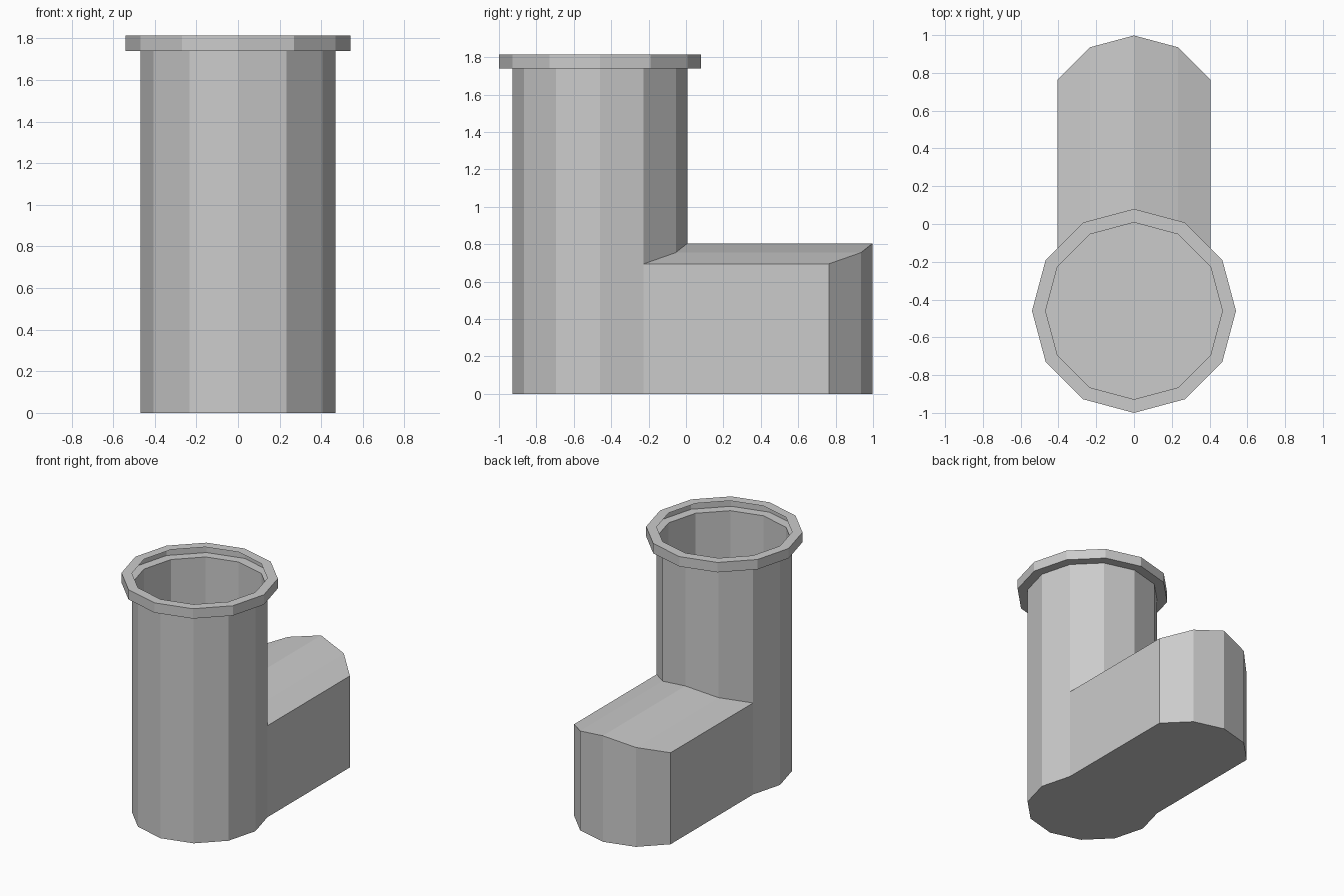
import bpy, bmesh
from math import sin, cos, radians

if "Cube" in bpy.data.objects:
    bpy.data.objects.remove(bpy.data.objects["Cube"])

CY, R, RIM_R = -0.46, 0.468, 0.54
TOP, RIM_TOP, REACH = 1.74, 1.815, 0.99
# roof height of the rear extension at each column angle
ROOF = {30: 0.695, 60: 0.755, 90: 0.805, 120: 0.755, 150: 0.695}


def pt(a, r, z, dy=0.0):
    return (r * cos(radians(a)), CY + dy + r * sin(radians(a)), z)


def make_object(name, faces):
    bm = bmesh.new()
    for f in faces:
        bm.faces.new([bm.verts.new(p) for p in f])
    bmesh.ops.remove_doubles(bm, verts=bm.verts, dist=0.0005)
    bmesh.ops.recalc_face_normals(bm, faces=bm.faces)
    mesh = bpy.data.meshes.new(name)
    bm.to_mesh(mesh)
    bm.free()
    obj = bpy.data.objects.new(name, mesh)
    bpy.context.collection.objects.link(obj)


faces = []
for a in range(0, 360, 30):
    b = a + 30
    back = a in ROOF and b in ROOF
    za, zb = (ROOF[a], ROOF[b]) if back else (0, 0)
    # upright tube facet
    faces.append([pt(a, R, za), pt(b, R, zb), pt(b, R, TOP), pt(a, R, TOP)])
    # open collar: underside, outer wall, top ring
    profile = [(R, TOP), (RIM_R, TOP), (RIM_R, RIM_TOP), (R, RIM_TOP)]
    for (r0, z0), (r1, z1) in zip(profile, profile[1:]):
        faces.append([pt(a, r0, z0), pt(b, r0, z0), pt(b, r1, z1), pt(a, r1, z1)])
    # rear extension: roof strip and end facet
    if back:
        faces.append([pt(a, R, za), pt(b, R, zb), pt(b, R, zb, REACH), pt(a, R, za, REACH)])
        faces.append([pt(a, R, 0, REACH), pt(b, R, 0, REACH), pt(b, R, zb, REACH), pt(a, R, za, REACH)])

# extension side walls
for a in (30, 150):
    z = ROOF[a]
    faces.append([pt(a, R, 0), pt(a, R, 0, REACH), pt(a, R, z, REACH), pt(a, R, z)])

# floor under tube and extension
faces.append([pt(a, R, 0, REACH) for a in ROOF] + [pt(a, R, 0) for a in range(150, 391, 30)])

make_object("pipe_body_with_extension", faces)
